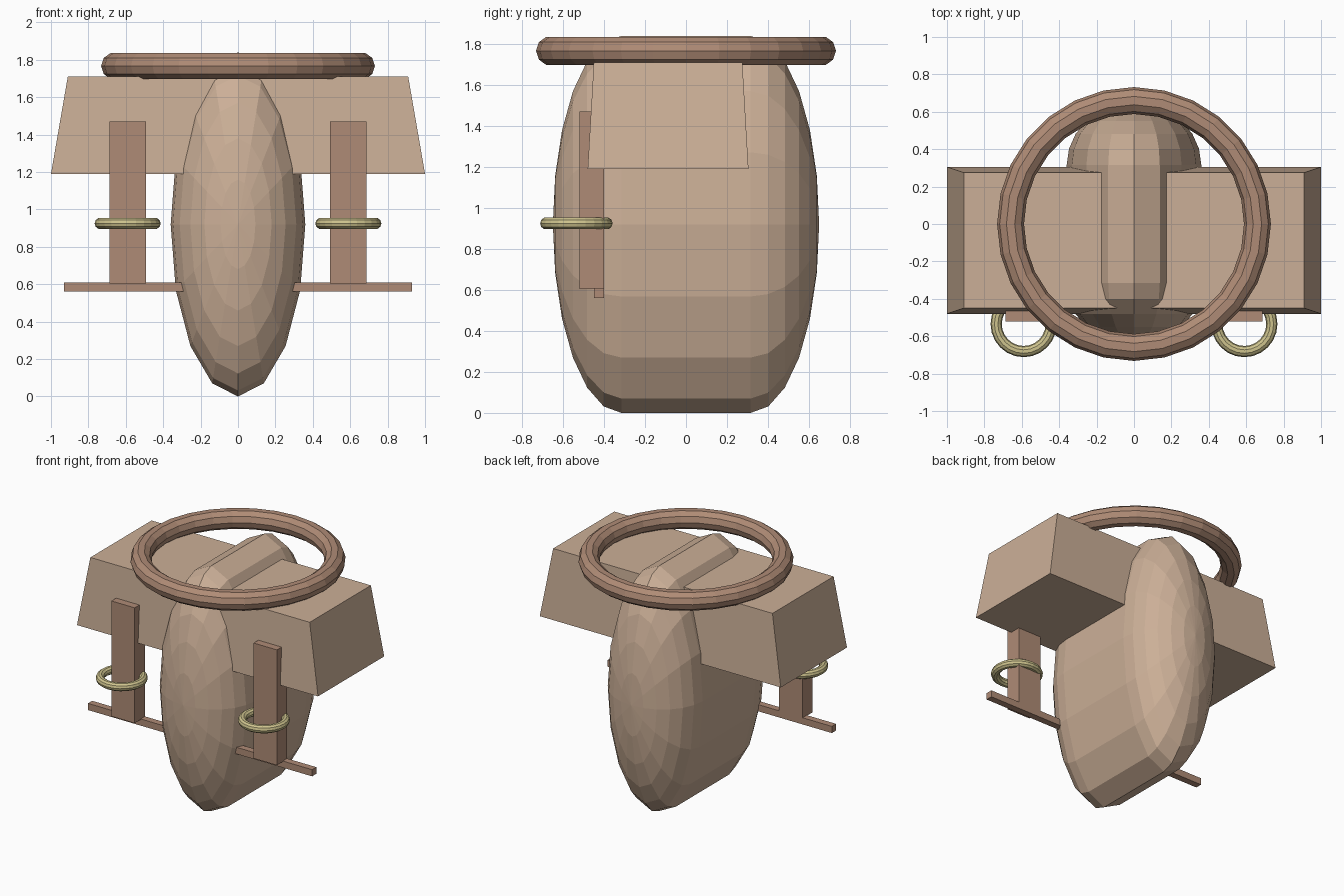
import bpy, bmesh
from math import sin, cos, pi

if "Cube" in bpy.data.objects:
    bpy.data.objects.remove(bpy.data.objects["Cube"])


def material(name, rgb):
    m = bpy.data.materials.new(name)
    m.diffuse_color = (*rgb, 1)
    m.use_nodes = True
    m.node_tree.nodes["Principled BSDF"].inputs["Base Color"].default_value = m.diffuse_color
    return m


TAN = material("tan", (0.60, 0.43, 0.31))
BROWN = material("brown", (0.43, 0.26, 0.18))
GOLD = material("gold", (0.62, 0.55, 0.27))


def finish(name, bm, mat):
    bmesh.ops.recalc_face_normals(bm, faces=bm.faces)
    me = bpy.data.meshes.new(name)
    bm.to_mesh(me)
    bm.free()
    me.materials.append(mat)
    ob = bpy.data.objects.new(name, me)
    bpy.context.collection.objects.link(ob)
    return ob


def box(name, lo, hi, mat, inset=(0, 0)):
    """Box between two corners; the top is drawn in by inset on x and y."""
    bm = bmesh.new()
    bmesh.ops.create_cube(bm, size=1)
    for v in bm.verts:
        top = v.co.z > 0
        for i in range(3):
            side = 1 if v.co[i] > 0 else -1
            v.co[i] = hi[i] if side > 0 else lo[i]
            if top and i < 2:
                v.co[i] -= side * inset[i]
    return finish(name, bm, mat)


def torus(name, loc, major, minor, seg, sides, mat):
    bpy.ops.mesh.primitive_torus_add(location=loc, major_radius=major, minor_radius=minor,
                                     major_segments=seg, minor_segments=sides)
    ob = bpy.context.object
    ob.name = name
    ob.data.materials.append(mat)
    return ob


# body: tall capsule lying along y, 16-sided, with rounded ends
def capsule(name, rx, rz, half, cap, cz, mat, seg=16, rings=6):
    bm = bmesh.new()
    steps = [i / rings * pi / 2 for i in range(rings)]
    rows = [(-half - cap * sin(t), cos(t)) for t in reversed(steps)]
    rows += [(half + cap * sin(t), cos(t)) for t in steps]
    loops = [[bm.verts.new((rx * f * sin(2 * pi * k / seg), y, cz - rz * f * cos(2 * pi * k / seg)))
              for k in range(seg)] for y, f in rows]
    for a, b in zip(loops, loops[1:]):
        for k in range(seg):
            n = (k + 1) % seg
            bm.faces.new((a[k], a[n], b[n], b[k]))
    for loop, y in ((loops[0], -half - cap), (loops[-1], half + cap)):
        pole = bm.verts.new((0, y, cz))
        for k in range(seg):
            bm.faces.new((loop[k], loop[(k + 1) % seg], pole))
    return finish(name, bm, mat)


capsule("body", 0.36, 0.92, 0.315, 0.335, 0.92, TAN)

# tapered cross box through the upper body
box("cross_box", (-1.0, -0.48, 1.19), (1.0, 0.305, 1.71), TAN, (0.09, 0.03))

# large ring on top
torus("top_ring", (0, 0, 1.767), 0.66, 0.072, 28, 10, BROWN)

# bar passing through the body, with a post and a small ring on each side
box("foot_bar", (-0.93, -0.45, 0.56), (0.93, -0.40, 0.61), BROWN)
for s, side in ((-1, "left"), (1, "right")):
    x = 0.59 * s
    box(side + "_post", (x - 0.097, -0.52, 0.605), (x + 0.097, -0.40, 1.47), BROWN)
    torus(side + "_post_ring", (x, -0.535, 0.925), 0.147, 0.03, 24, 10, GOLD)
